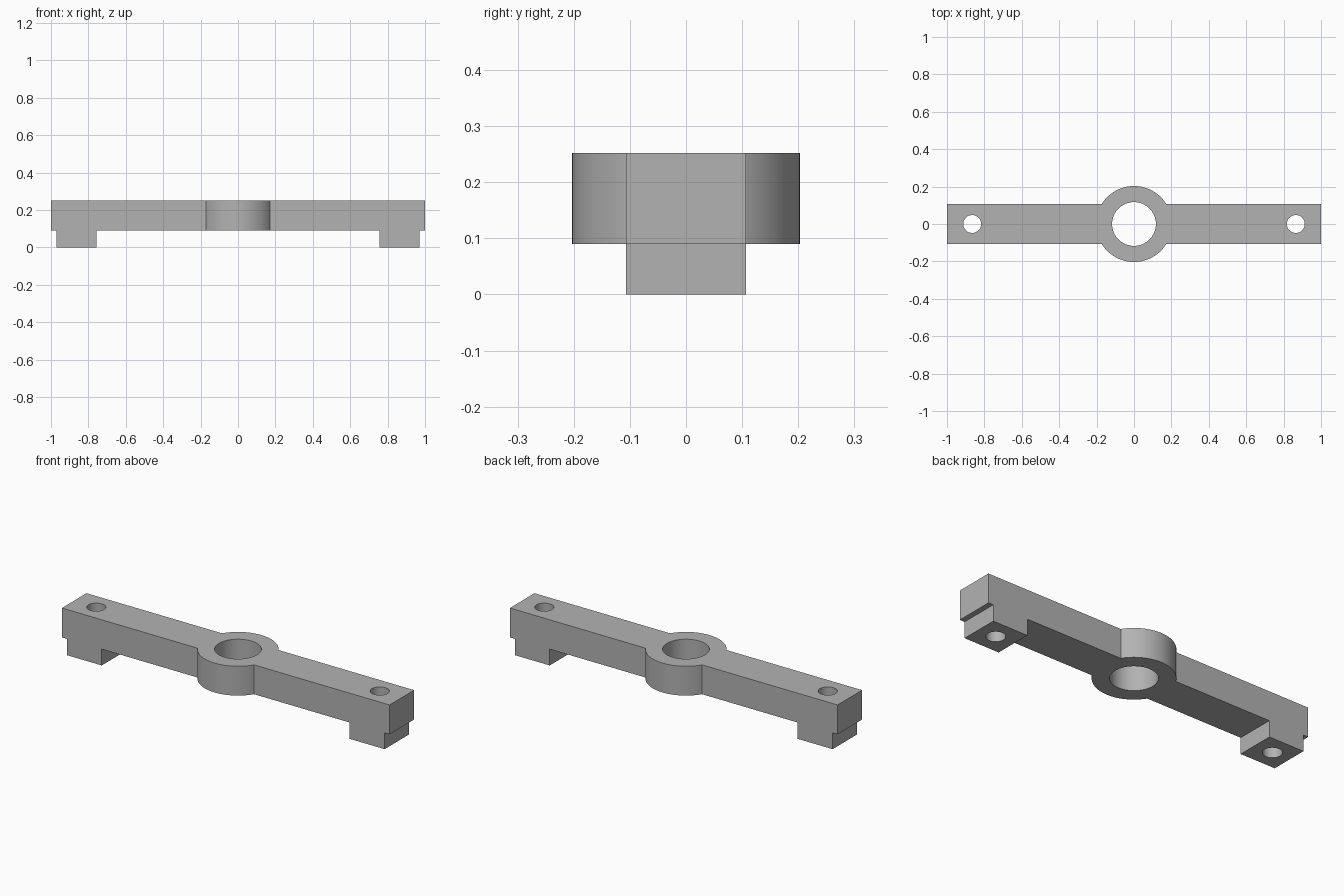
import bpy, bmesh, math

cube = bpy.data.objects.get("Cube")
if cube:
    bpy.data.objects.remove(cube, do_unlink=True)

HALF_WIDTH, TOP, UNDERSIDE = 0.107, 0.252, 0.09
BOSS_R, BORE_R = 0.203, 0.117
HOLE_R, HOLE_X = 0.048, 0.865

grey = bpy.data.materials.new("plain grey")
grey.use_nodes = True
colour = (0.45, 0.45, 0.45, 1)
grey.diffuse_color = colour
grey.node_tree.nodes["Principled BSDF"].inputs["Base Color"].default_value = colour


def new_object(name, bm):
    bmesh.ops.recalc_face_normals(bm, faces=bm.faces)
    mesh = bpy.data.meshes.new(name)
    bm.to_mesh(mesh)
    bm.free()
    mesh.materials.append(grey)
    obj = bpy.data.objects.new(name, mesh)
    bpy.context.collection.objects.link(obj)
    return obj


def cylinder(name, x, radius, z0, z1, segments):
    bm = bmesh.new()
    bmesh.ops.create_cone(bm, cap_ends=True, segments=segments,
                          radius1=radius, radius2=radius, depth=z1 - z0)
    bmesh.ops.translate(bm, vec=(x, 0, (z0 + z1) / 2), verts=bm.verts)
    return new_object(name, bm)


def combine(target, tool, operation):
    mod = target.modifiers.new(tool.name, 'BOOLEAN')
    mod.operation, mod.solver, mod.object = operation, 'EXACT', tool
    tool.hide_render = True
    bpy.context.view_layer.objects.active = target
    bpy.ops.object.modifier_apply(modifier=mod.name)
    bpy.data.objects.remove(tool, do_unlink=True)


# Bar with a stepped foot at each end: mirrored side profile, extruded in y
half = [(1, TOP), (1, UNDERSIDE), (0.97, UNDERSIDE), (0.97, 0),
        (0.757, 0), (0.757, UNDERSIDE)]
profile = half + [(-x, z) for x, z in reversed(half)]
bm = bmesh.new()
face = bm.faces.new([bm.verts.new((x, -HALF_WIDTH, z)) for x, z in profile])
side = bmesh.ops.extrude_face_region(bm, geom=[face])
bmesh.ops.translate(bm, vec=(0, 2 * HALF_WIDTH, 0),
                    verts=[v for v in side["geom"] if isinstance(v, bmesh.types.BMVert)])
bracket = new_object("mounting_bar", bm)

# Round central boss and its bore
combine(bracket, cylinder("boss", 0, BOSS_R, UNDERSIDE, TOP, 96), 'UNION')
combine(bracket, cylinder("bore", 0, BORE_R, -0.1, 0.4, 64), 'DIFFERENCE')

# Screw hole through each foot
for x in (-HOLE_X, HOLE_X):
    combine(bracket, cylinder("screw_hole", x, HOLE_R, -0.1, 0.4, 48), 'DIFFERENCE')

# Smooth the round walls, keep the edges sharp
bpy.ops.object.select_all(action='DESELECT')
bracket.select_set(True)
bpy.context.view_layer.objects.active = bracket
bpy.ops.object.shade_smooth_by_angle(angle=math.radians(30))
